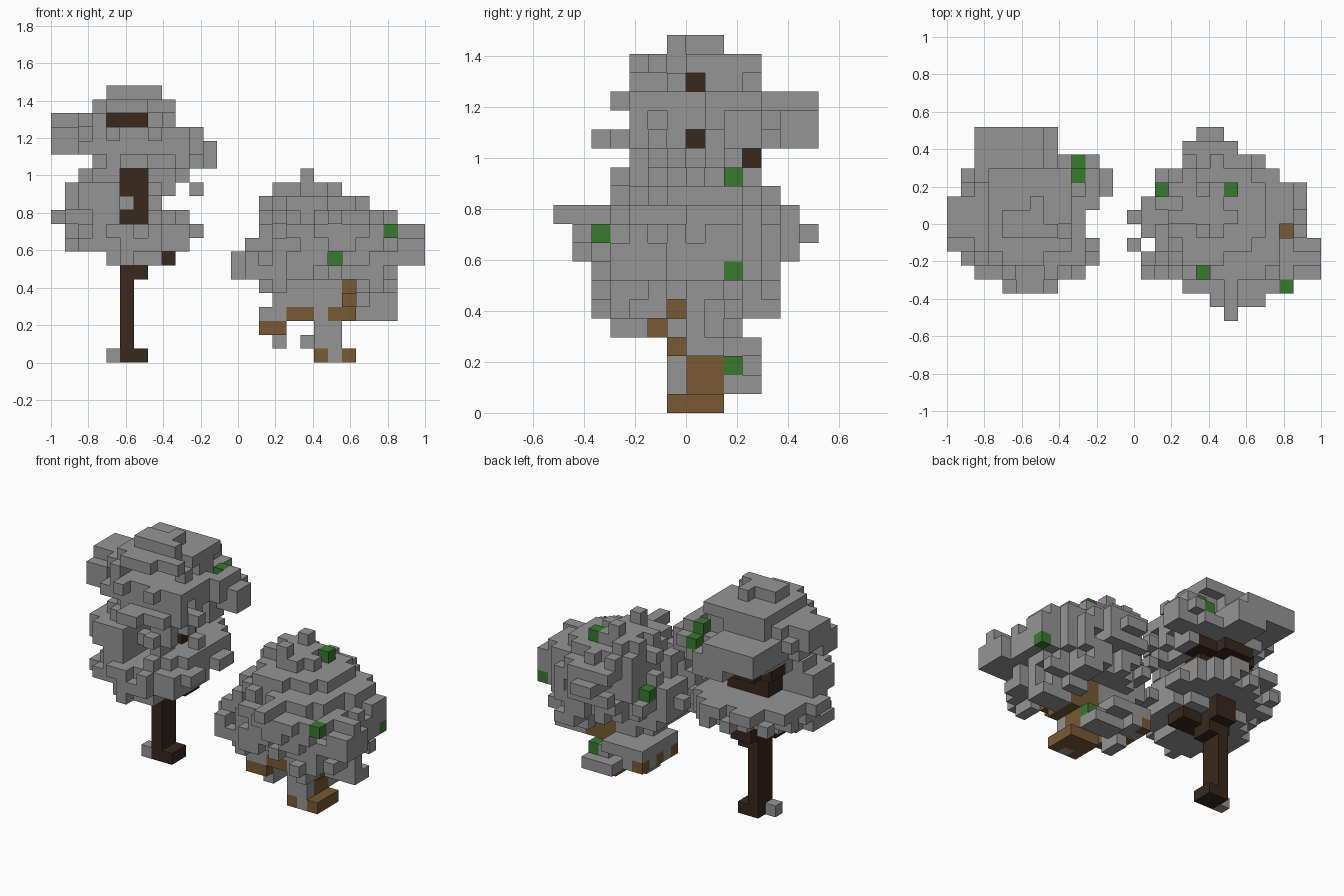
import bpy
import bmesh
import random
from itertools import product
from mathutils import Vector

random.seed(7)
UNIT = 2 / 27
ORIGIN = Vector((-1, -7 * UNIT, 0))

default_cube = bpy.data.objects.get("Cube")
if default_cube:
    bpy.data.objects.remove(default_cube, do_unlink=True)


def make_material(name, colour):
    material = bpy.data.materials.new(name)
    material.use_nodes = True
    material.diffuse_color = (*colour, 1)
    shader = next(n for n in material.node_tree.nodes if n.type == "BSDF_PRINCIPLED")
    shader.inputs["Base Color"].default_value = (*colour, 1)
    shader.inputs["Roughness"].default_value = 0.9
    return material


grey = make_material("leaf grey", (0.3, 0.3, 0.3))
dark_bark = make_material("dark bark", (0.04, 0.021, 0.012))
light_bark = make_material("light bark", (0.185, 0.1, 0.033))
green = make_material("leaf green", (0.039, 0.195, 0.026))


def box(xs, ys, zs):
    """All grid cells in inclusive ranges; a single number means one cell."""
    spans = [(s, s) if isinstance(s, int) else s for s in (xs, ys, zs)]
    return set(product(*(range(low, high + 1) for low, high in spans)))


def offset(value, low, high):
    """Distance from the middle of a span, one at its outer edge."""
    return abs(value - (low + high) / 2) / ((high - low + 1) / 2)


def crown(layers, plan, ragged):
    """Stack rounded layers, trim them to the plan outline and roughen the rim."""
    cells = set()
    for z, x_low, x_high, y_low, y_high in layers:
        for x, y, _ in box((x_low, x_high), (y_low, y_high), z):
            reach = offset(x, x_low, x_high) ** 2.5 + offset(y, y_low, y_high) ** 2.5
            inside = y in plan and plan[y][0] <= x <= plan[y][1]
            chipped = reach > 0.5 and random.random() < ragged
            if inside and reach <= 0.96 and not chipped:
                cells.add((x, y, z))
    return cells


# Tall tree: wood
tall_trunk = box(5, (7, 8), (0, 13)) | box(6, (7, 8), 0) | box(6, (7, 8), 6)
tall_trunk |= box((4, 7), (7, 8), (10, 13)) | box((3, 8), (8, 9), 13)
tall_trunk |= box((4, 6), 10, 13) | box((4, 8), 7, 14) | box((4, 6), 7, 17)
tall_trunk |= box((4, 8), (6, 7), 7) | box((5, 6), (6, 9), (7, 8))

# Tall tree: two crowns joined by foliage along the front
tall_layers = [
    (19, 4, 7, 5, 8), (18, 3, 8, 4, 10), (17, 2, 8, 4, 10),
    (16, 1, 10, 3, 13), (15, 1, 10, 3, 13), (14, 3, 10, 3, 12),
    (13, 2, 9, 4, 7), (12, 1, 8, 3, 6), (11, 1, 7, 3, 6),
    (10, 1, 9, 3, 12), (9, 1, 10, 2, 12), (8, 1, 10, 2, 8),
    (7, 4, 8, 2, 6),
]
tall_plan = {
    13: (2, 8), 12: (2, 8), 11: (1, 10), 10: (1, 11), 9: (1, 11), 8: (0, 10),
    7: (0, 9), 6: (0, 9), 5: (0, 10), 4: (1, 9), 3: (2, 9), 2: (4, 7),
}
tall_crown = crown(tall_layers, tall_plan, 0.17)
tall_crown |= box(0, (5, 6), 15) | box(0, (5, 8), 16) | box((0, 2), (6, 8), 17)
tall_crown |= box(1, (5, 8), (15, 16)) | box((2, 8), (12, 13), 15)
tall_crown |= box((5, 7), (12, 13), 14) | box((2, 5), (11, 13), 16)
tall_crown |= box((9, 11), (9, 10), (14, 15)) | box(9, (8, 9), 13)
tall_crown |= box(0, (6, 7), 10) | box(10, 5, 12) | box((5, 6), 2, 14)
tall_crown |= box(4, 7, 0) | box((9, 10), (4, 5), 9) | box((1, 2), (5, 6), (11, 12))
tall_crown |= box(10, 10, 16) | box(10, 11, 15) | box((3, 8), 10, 18)
# openings that show the wood
tall_crown -= box((4, 7), (2, 6), 17) | box((7, 11), 7, 17) | box((9, 11), 7, 14)
tall_crown -= box((5, 6), (2, 6), (10, 13)) | box(8, (2, 6), 7)
tall_crown |= box(5, 5, 11)

# Short tree: wood
short_trunk = box((19, 21), (6, 8), 0) | box((19, 20), (6, 8), (1, 2))
short_trunk |= box((19, 21), (6, 8), (3, 8)) | box(21, 5, 4)
short_trunk |= box((17, 18), 6, 3) | box((15, 16), 6, 2) | box(24, 6, 8)
short_trunk |= box(15, 8, 2) | box(15, 10, 2)
short_trunk -= box(20, 6, (0, 2)) | box(19, 6, (1, 5)) | box(20, 6, (4, 5))

# Short tree: single rounded crown
short_layers = [
    (12, 16, 20, 6, 10), (11, 15, 22, 4, 11), (10, 15, 24, 3, 12),
    (9, 15, 25, 1, 13), (8, 14, 25, 1, 12), (7, 14, 25, 2, 11),
    (6, 14, 24, 2, 11), (5, 15, 24, 2, 11), (4, 16, 24, 3, 9),
]
short_plan = {
    13: (18, 19), 12: (17, 20), 11: (17, 22), 10: (15, 23), 9: (14, 25),
    8: (14, 25), 7: (13, 25), 6: (14, 25), 5: (13, 26), 4: (14, 26),
    3: (14, 25), 2: (17, 24), 1: (19, 23),
}
short_crown = crown(short_layers, short_plan, 0.27)
# front and back undersides rise away from the trunk
short_crown -= box((17, 21), (0, 5), (4, 5)) | box((15, 20), (9, 12), (4, 5))
# stray leaf blocks
short_crown |= box(20, (0, 2), 10) | box(18, 9, 13) | box((18, 19), 13, 9)
short_crown |= box(18, 6, 13) | box(14, (3, 4), (6, 7))
short_crown |= box((25, 26), (3, 5), (7, 8)) | box((25, 26), 4, 9)
short_crown |= box(13, 5, (6, 7)) | box(13, 7, 7) | box((22, 24), (7, 8), 3)
short_crown |= box((18, 19), 2, (8, 9)) | box(19, 3, (8, 10)) | box(21, (2, 4), 7)
# low foliage beside and behind the trunk
short_crown |= box((17, 18), (7, 10), 3) | box((15, 16), (6, 10), 3)
short_crown |= box((15, 16), (7, 10), 2) | box(16, (7, 8), 1)
short_crown |= box((18, 20), (9, 10), 1) | box(19, 9, 2)
short_crown |= box(20, 6, (0, 2)) | box(19, 6, (1, 5)) | box(20, 6, (4, 5))
# openings that show the wood
short_crown -= box(21, (1, 5), (3, 5)) | box((22, 26), 6, (3, 5))
short_crown -= box((22, 26), 5, 4) | box(24, 6, (9, 11))
short_crown |= box(22, 6, 4)

# Green leaf blocks, kept open above or beside
tall_leaves = box(9, 10, 16) | box(9, 11, 15)
short_leaves = (box(24, 2, 9) | box(20, 9, 12) | box(25, 9, 7) | box(15, 9, 8)
                | box(20, 9, 2) | box(18, 3, 8) | box(20, 5, 7))
tall_crown -= box((7, 9), (10, 13), 16) | box((8, 9), (11, 13), 15)
tall_crown -= box(9, 9, 16) | box(9, (10, 11), (17, 18))
short_crown -= box(20, (0, 4), 7) | box((14, 15), (9, 11), (8, 12))
short_crown -= box(18, 3, (9, 12)) | box(26, 9, 7) | box(24, 2, (10, 11))

# Green takes priority over wood, and wood over grey foliage
parts = [
    ("tall_tree_leaf_accents", tall_leaves, green),
    ("short_tree_leaf_accents", short_leaves, green),
    ("tall_tree_trunk", tall_trunk, dark_bark),
    ("short_tree_trunk", short_trunk, light_bark),
    ("tall_tree_crown", tall_crown, grey),
    ("short_tree_crown", short_crown, grey),
]
occupied = set().union(*(cells for _, cells, _ in parts))


def build_blocks(name, cells, material):
    """Make one mesh from the exposed sides of the cells."""
    bm = bmesh.new()
    for cell in sorted(cells):
        centre = Vector(cell) + Vector((0.5, 0.5, 0.5))
        for axis, sign in product(range(3), (-1, 1)):
            normal = Vector((0, 0, 0))
            normal[axis] = sign
            if tuple(int(c + n) for c, n in zip(cell, normal)) in occupied:
                continue
            side = Vector((0, 0, 0))
            side[(axis + 1) % 3] = 0.5
            up = normal.cross(side)
            middle = centre + normal / 2
            corners = (middle - side - up, middle + side - up,
                       middle + side + up, middle - side + up)
            bm.faces.new([bm.verts.new(ORIGIN + p * UNIT) for p in corners])
    bmesh.ops.remove_doubles(bm, verts=bm.verts, dist=UNIT / 100)
    mesh = bpy.data.meshes.new(name)
    bm.to_mesh(mesh)
    bm.free()
    mesh.materials.append(material)
    bpy.context.collection.objects.link(bpy.data.objects.new(name, mesh))


taken = set()
for part_name, part_cells, part_material in parts:
    build_blocks(part_name, part_cells - taken, part_material)
    taken |= part_cells
